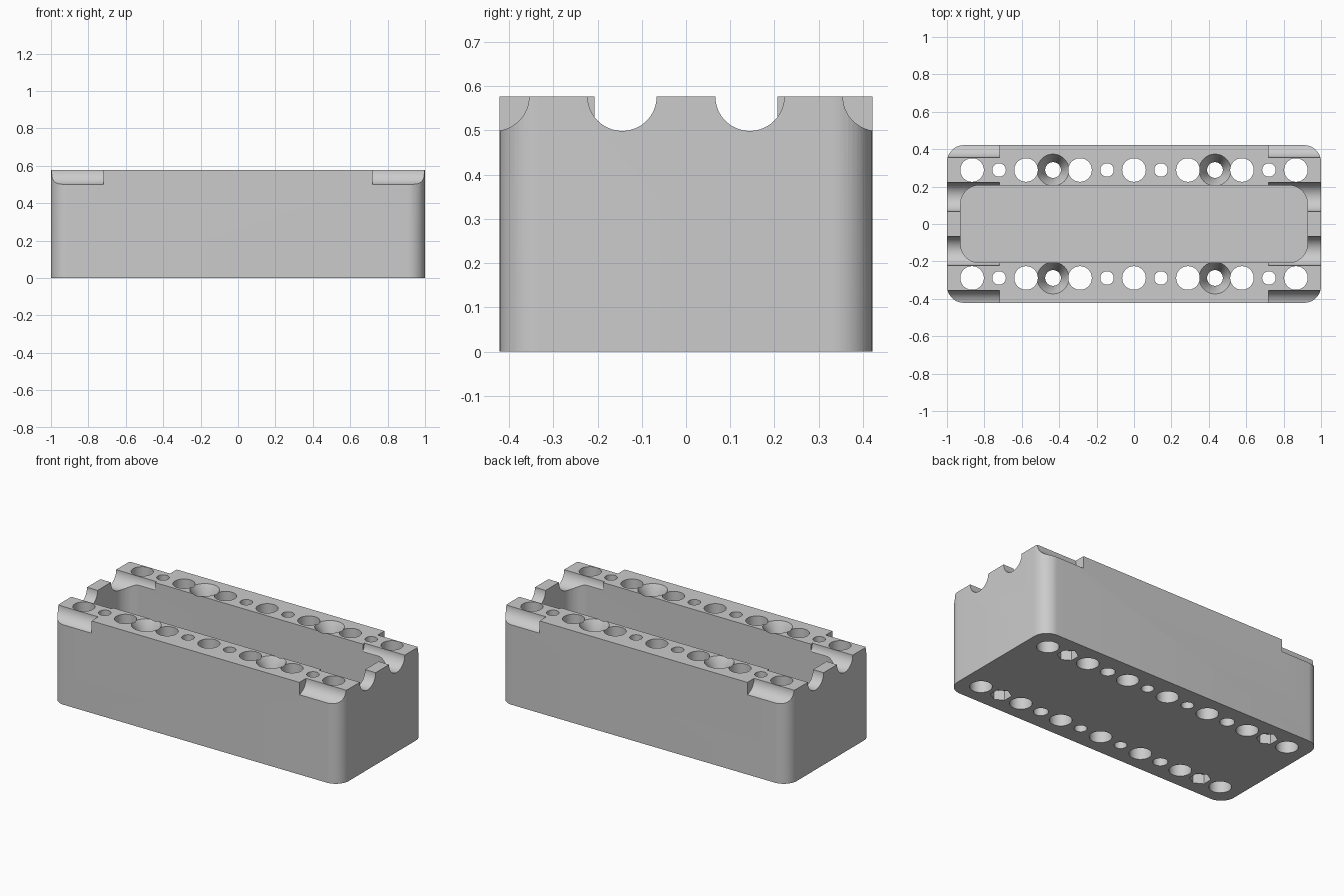
import bpy
import bmesh
from math import pi
from mathutils import Matrix

HEIGHT = 0.577
PITCH = 0.1443            # spacing of the hole pattern
ROW_Y = 2 * PITCH         # distance of each hole row from the middle
GROOVE_R = 0.078

cube = bpy.data.objects.get("Cube")
if cube:
    bpy.data.objects.remove(cube, do_unlink=True)

grey = bpy.data.materials.new("light grey")
grey.use_nodes = True
colour = (0.6, 0.6, 0.6, 1)
grey.diffuse_color = colour
grey.node_tree.nodes["Principled BSDF"].inputs["Base Color"].default_value = colour


def make_object(name, bm):
    bmesh.ops.recalc_face_normals(bm, faces=bm.faces)
    mesh = bpy.data.meshes.new(name)
    bm.to_mesh(mesh)
    bm.free()
    mesh.materials.append(grey)
    obj = bpy.data.objects.new(name, mesh)
    bpy.context.collection.objects.link(obj)
    return obj


def rounded_block(name, half_x, half_y, z0, z1, radius):
    """Box whose four upright edges are rounded."""
    bm = bmesh.new()
    bmesh.ops.create_cube(bm, size=1, matrix=Matrix.Translation((0, 0, (z0 + z1) / 2))
                          @ Matrix.Diagonal((2 * half_x, 2 * half_y, z1 - z0, 1)))
    upright = [e for e in bm.edges if abs(e.verts[0].co.z - e.verts[1].co.z) > 0.01]
    bmesh.ops.bevel(bm, geom=upright, offset=radius, segments=12,
                    profile=0.5, affect='EDGES')
    return make_object(name, bm)


def add_post(bm, x, y, z0, z1, r0, r1=None, sides=48):
    """Upright cylinder or cone, used as a drill."""
    bmesh.ops.create_cone(bm, cap_ends=True, segments=sides, radius1=r0,
                          radius2=r0 if r1 is None else r1, depth=z1 - z0,
                          matrix=Matrix.Translation((x, y, (z0 + z1) / 2)))


def cut(target, cutter):
    mod = target.modifiers.new("cut", 'BOOLEAN')
    mod.operation = 'DIFFERENCE'
    mod.solver = 'EXACT'
    mod.object = cutter
    bpy.context.view_layer.objects.active = target
    bpy.ops.object.modifier_apply(modifier=mod.name)
    bpy.data.objects.remove(cutter, do_unlink=True)


# Outer body and the long pocket
body = rounded_block("tray_body", 1, 0.4215, 0, HEIGHT, 0.09)
cut(body, rounded_block("pocket_cutter", 0.927, 0.207, 0.07, HEIGHT + 0.2, 0.1))

# Rows of alternating large and small through holes
bm = bmesh.new()
for y in (-ROW_Y, ROW_Y):
    for i in range(-6, 7):
        if i % 2 == 0:
            radius = 0.063
        else:
            radius = 0.042 if abs(i) == 3 else 0.036
        add_post(bm, i * PITCH, y, -0.1, HEIGHT + 0.1, radius)
cut(body, make_object("hole_cutter", bm))

# Countersinks on top and hexagonal nut recesses underneath
bm = bmesh.new()
for y in (-ROW_Y, ROW_Y):
    for side in (-1, 1):
        add_post(bm, side * 3 * PITCH, y, HEIGHT - 0.08, HEIGHT + 0.001, 0.042, 0.0855)
        add_post(bm, side * 5 * PITCH, y, -0.1, 0.06, 0.06, sides=6)
cut(body, make_object("recess_cutter", bm))

# Half-round grooves across the top at both ends
bm = bmesh.new()
for side in (-1, 1):
    for i in (-3, -1, 1, 3):
        bmesh.ops.create_cone(bm, cap_ends=True, segments=64, radius1=GROOVE_R,
                              radius2=GROOVE_R, depth=0.4,
                              matrix=Matrix.Translation((side * 0.92, i * PITCH, HEIGHT))
                              @ Matrix.Rotation(pi / 2, 4, 'Y'))
cut(body, make_object("groove_cutter", bm))

# Smooth curved walls, sharp rims
bpy.ops.object.select_all(action='DESELECT')
body.select_set(True)
bpy.context.view_layer.objects.active = body
bpy.ops.object.shade_smooth_by_angle(angle=pi / 6)
